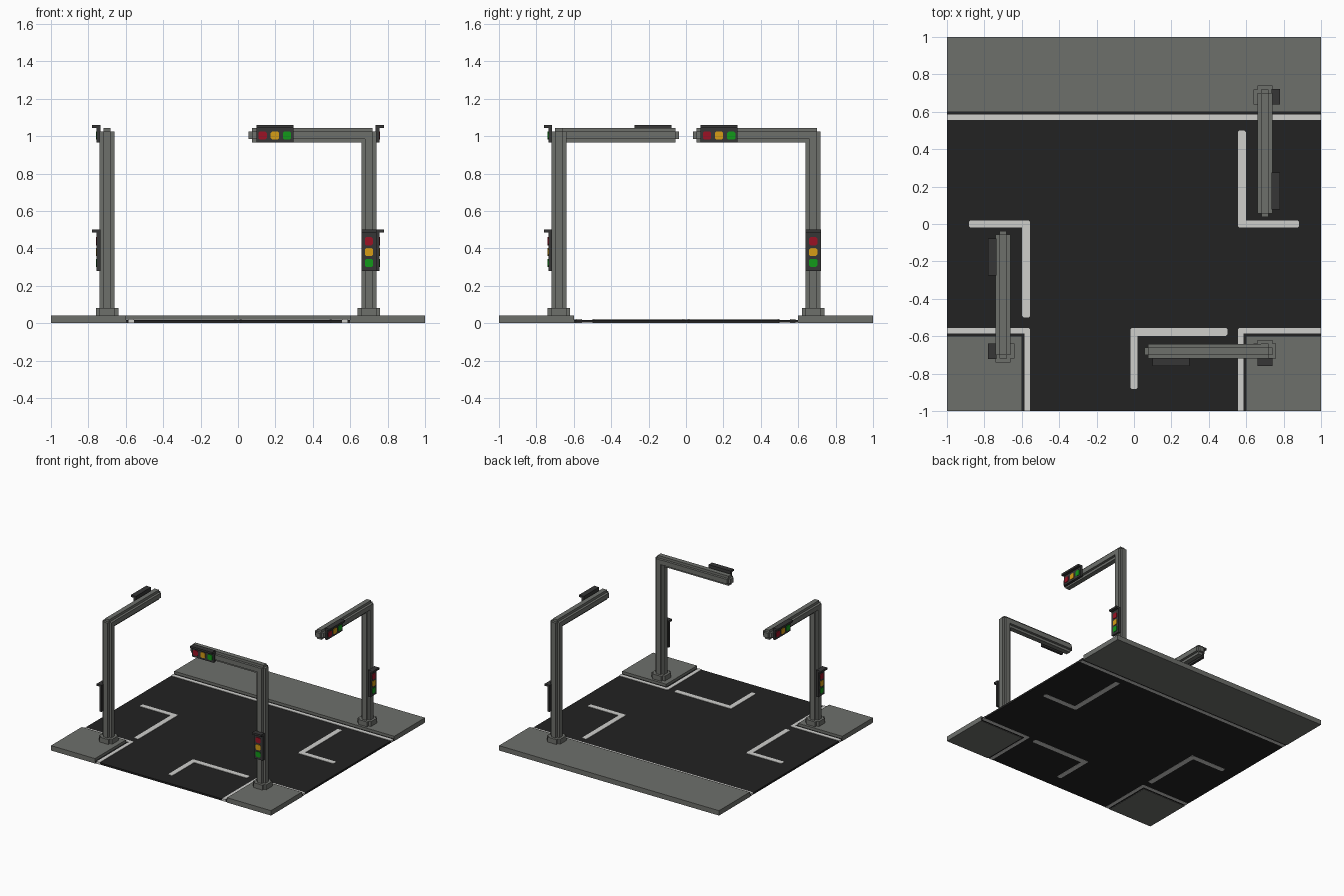
import bpy, bmesh, math
from mathutils import Matrix, Vector

if "Cube" in bpy.data.objects:
    bpy.data.objects.remove(bpy.data.objects["Cube"])


def mat(name, r, g, b):
    m = bpy.data.materials.new(name)
    m.diffuse_color = (r, g, b, 1)
    m.use_nodes = True
    m.node_tree.nodes["Principled BSDF"].inputs["Base Color"].default_value = m.diffuse_color
    return m


GREY = mat("concrete_grey", 0.155, 0.16, 0.148)
ROAD = mat("asphalt", 0.016, 0.016, 0.016)
WHITE = mat("road_paint", 0.62, 0.62, 0.60)
DARK = mat("signal_casing", 0.037, 0.037, 0.037)
RED = mat("red_light", 0.33, 0.006, 0.018)
AMBER = mat("amber_light", 0.68, 0.34, 0.008)
GREEN = mat("green_light", 0.006, 0.32, 0.010)

# Maps (u, v, depth) onto (y, z, x) or (x, z, -y)
ALONG_X = Matrix(((0, 0, 1, 0), (1, 0, 0, 0), (0, 1, 0, 0), (0, 0, 0, 1)))
ALONG_Y = Matrix(((1, 0, 0, 0), (0, 0, -1, 0), (0, 1, 0, 0), (0, 0, 0, 1)))
IDENT = Matrix.Identity(4)


def prism(name, pts, d0, d1, material, xf=IDENT):
    """Extrude a flat outline from depth d0 to d1, then transform it."""
    bm = bmesh.new()
    face = bm.faces.new([bm.verts.new((u, v, d0)) for u, v in pts])
    ext = bmesh.ops.extrude_face_region(bm, geom=[face])
    verts = [e for e in ext["geom"] if isinstance(e, bmesh.types.BMVert)]
    bmesh.ops.translate(bm, verts=verts, vec=(0, 0, d1 - d0))
    bmesh.ops.transform(bm, matrix=xf, verts=bm.verts)
    bmesh.ops.recalc_face_normals(bm, faces=bm.faces)
    me = bpy.data.meshes.new(name)
    bm.to_mesh(me)
    bm.free()
    me.materials.append(material)
    ob = bpy.data.objects.new(name, me)
    bpy.context.collection.objects.link(ob)
    return ob


def rect(x0, y0, x1, y1):
    return [(x0, y0), (x1, y0), (x1, y1), (x0, y1)]


def plus(h, n, cu=0, cv=0):
    """Square outline of half width h with its corners notched by n."""
    k = h - n
    out = []
    for i in range(4):
        c, s = round(math.cos(i * math.pi / 2)), round(math.sin(i * math.pi / 2))
        out += [(cu + c * x - s * y, cv + s * x + c * y) for x, y in ((h, k), (k, k), (k, h))]
    return out


def clipped(x0, y0, x1, y1, c=0.008):
    """Rectangle with clipped corners."""
    return [(x0 + c, y0), (x1 - c, y0), (x1, y0 + c), (x1, y1 - c),
            (x1 - c, y1), (x0 + c, y1), (x0, y1 - c), (x0, y0 + c)]


# Road and pavements
prism("road", [(-1, -.6), (-.6, -.6), (-.6, -.999), (.6, -.999), (.6, -.6), (1, -.6), (1, .6), (-1, .6)],
      0.003, 0.018, ROAD)
prism("back_pavement", rect(-1, .6, 1, 1), 0, 0.04, GREY)
prism("left_corner_pavement", rect(-1, -1, -.6, -.6), 0, 0.04, GREY)
prism("right_corner_pavement", rect(.6, -1, 1, -.6), 0, 0.04, GREY)

# Painted kerb lines
prism("back_kerb_line", rect(-1, .556, 1, .585), 0.002, 0.021, WHITE)
for side, s in (("left", -1), ("right", 1)):
    pts = [(1, -.585), (.585, -.585), (.585, -1), (.556, -1), (.556, -.564), (.564, -.556), (1, -.556)]
    prism(side + "_kerb_line", [(s * x, y) for x, y in pts], 0.002, 0.021, WHITE)

# L-shaped stop lines, one design turned to each approach
stop = [(-.02, -.874), (-.012, -.882), (.012, -.882), (.02, -.874), (.02, -.598), (.492, -.598), (.5, -.59),
        (.5, -.564), (.492, -.556), (-.012, -.556), (-.02, -.564)]
for side, a in (("front", 0), ("right", 90), ("left", -90)):
    prism(side + "_stop_line", stop, 0.002, 0.021, WHITE, Matrix.Rotation(math.radians(a), 4, 'Z'))


def signal(name, x0, z0, x1, z1, centres, xf):
    """Dark backplate with hood and three lamps on the -y side."""
    front = xf @ ALONG_Y
    prism(name + "_plate", rect(x0, z0, x1, z1), 0.036, 0.056, DARK, front)
    prism(name + "_hood", rect(x0, z1 - .016, x1, z1), 0.04, 0.08, DARK, front)
    for (cx, cz), m in zip(centres, (RED, AMBER, GREEN)):
        prism(name + "_" + m.name, clipped(cx - .022, cz - .022, cx + .022, cz + .022),
              0.05, 0.060, m, front)


# Signal posts: mast, foot, arm and two lamp heads, arm along local -x
for side, x, y, a in (("front", .70, -.68, 0), ("right", .70, .68, 90), ("left", -.70, -.68, -90)):
    xf = Matrix.Translation((x, y, 0)) @ Matrix.Rotation(math.radians(a), 4, 'Z')
    prism(side + "_foot", plus(.06, .02), 0.038, 0.08, GREY, xf)
    prism(side + "_mast", plus(.04, .02), 0.07, 1.024, GREY, xf)
    prism(side + "_arm", plus(.0395, .02, 0, 1.005), -.625, .02, GREY, xf @ ALONG_X)
    prism(side + "_arm_tip", rect(-.0195, .9855, .0195, 1.0245), -.643, -.62, GREY, xf @ ALONG_X)
    signal(side + "_arm_signal", -.602, .965, -.404, 1.06,
           [(-.568 + .065 * i, 1.003) for i in range(3)], xf)
    signal(side + "_mast_signal", -.041, .28, .041, .50,
           [(0, .438 - .058 * i) for i in range(3)], xf)
